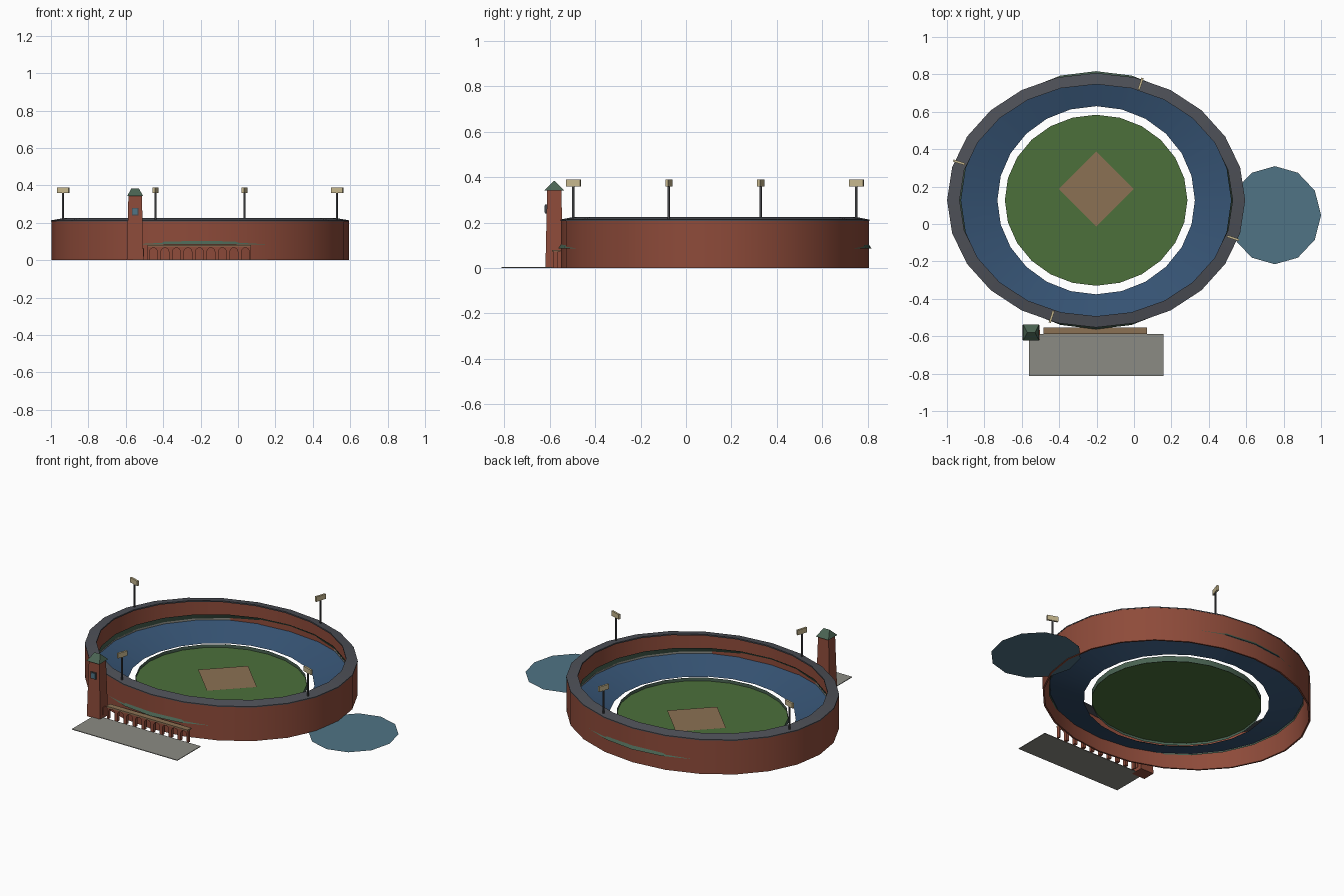
import bpy, bmesh
from math import sin, cos, pi, radians
from mathutils import Matrix, Vector

cube = bpy.data.objects.get("Cube")
if cube:
    bpy.data.objects.remove(cube, do_unlink=True)

CX, CY = -0.2025, 0.127   # middle of the stadium
SIDES = 24


def material(name, r, g, b):
    m = bpy.data.materials.new(name)
    m.use_nodes = True
    m.diffuse_color = (r, g, b, 1)
    m.node_tree.nodes["Principled BSDF"].inputs["Base Color"].default_value = (r, g, b, 1)
    return m


brick = material("brick red", 0.27, 0.07, 0.042)
slate = material("slate grey", 0.075, 0.08, 0.095)
seat_blue = material("seat blue", 0.037, 0.088, 0.175)
grass = material("grass green", 0.072, 0.16, 0.043)
dirt = material("infield tan", 0.26, 0.165, 0.088)
copper = material("copper green", 0.068, 0.125, 0.085)
cream = material("lamp cream", 0.56, 0.47, 0.27)
concrete = material("concrete grey", 0.26, 0.26, 0.23)
water = material("water blue", 0.08, 0.175, 0.235)
metal = material("dark metal", 0.06, 0.062, 0.068)


def finish(name, bm, mat, smooth=False):
    mesh = bpy.data.meshes.new(name)
    bm.to_mesh(mesh)
    bm.free()
    mesh.materials.append(mat)
    ob = bpy.data.objects.new(name, mesh)
    bpy.context.collection.objects.link(ob)
    if smooth:
        bpy.ops.object.select_all(action="DESELECT")
        ob.select_set(True)
        bpy.context.view_layer.objects.active = ob
        bpy.ops.object.shade_smooth_by_angle(angle=radians(30))
    return ob


def ellipse(bm, rx, ry, z, n=SIDES, cx=CX, cy=CY):
    return [bm.verts.new((cx + rx * cos(2 * pi * i / n), cy + ry * sin(2 * pi * i / n), z))
            for i in range(n)]


def ring(name, profile, mat, closed=False):
    """Sweep (rx, ry, z) points around the stadium; rising profiles face outward."""
    bm = bmesh.new()
    loops = [ellipse(bm, *p) for p in profile]
    pairs = list(zip(loops, loops[1:]))
    if closed:
        pairs.append((loops[-1], loops[0]))
    for a, b in pairs:
        for i in range(SIDES):
            j = (i + 1) % SIDES
            bm.faces.new((a[i], a[j], b[j], b[i]))
    return finish(name, bm, mat, True)


def box(name, centre, size, mat, turn=0.0, taper=1.0):
    bm = bmesh.new()
    bmesh.ops.create_cube(bm, size=1)
    for v in bm.verts:
        k = taper if v.co.z > 0 else 1
        v.co = Vector((v.co.x * size[0] * k, v.co.y * size[1] * k, v.co.z * size[2]))
    bm.transform(Matrix.Translation(centre) @ Matrix.Rotation(turn, 4, "Z"))
    return finish(name, bm, mat)


def disc(name, mat, *args, **kw):
    bm = bmesh.new()
    bm.faces.new(ellipse(bm, *args, **kw))
    return finish(name, bm, mat)


# Outer wall and sloping rim roof
ring("outer_wall", [(0.795, 0.678, 0), (0.795, 0.678, 0.211),
                    (0.785, 0.668, 0.211), (0.785, 0.668, 0)], brick, True)
ring("rim_roof", [(0.797, 0.68, 0.207), (0.797, 0.68, 0.213),
                  (0.73, 0.62, 0.225), (0.73, 0.62, 0.217)], slate, True)

# Seating bowl, its edge strip and the green band above it
ring("seating_bowl", [(0.728, 0.685, 0.09), (0.528, 0.503, 0.03)], seat_blue)
ring("concourse_strip", [(0.724, 0.68, 0.1), (0.724, 0.68, 0.086)], concrete)
ring("green_band", [(0.733, 0.69, 0.085), (0.722, 0.66, 0.13)], copper)

# Playing field with low wall and infield diamond
disc("field", grass, 0.488, 0.457, 0.025)
ring("field_wall", [(0.488, 0.457, 0.01), (0.488, 0.457, 0.045)], copper)
disc("infield", dirt, 0.2, 0.2, 0.029, n=4, cy=0.187)

# Lake and entrance plaza
disc("lake", water, 0.247, 0.262, 0.003, n=12, cx=0.753, cy=0.047)
box("plaza", (-0.202, -0.7, 0.002), (0.717, 0.226, 0.004), concrete)

# Clock tower
TX, TY = -0.55, -0.58
box("tower", (TX, TY, 0.172), (0.09, 0.078, 0.344), brick, taper=0.8)
box("tower_window_frame", (TX, TY - 0.036, 0.26), (0.036, 0.008, 0.04), metal)
box("tower_window", (TX, TY - 0.04, 0.26), (0.028, 0.004, 0.032), water)
box("tower_door", (TX + 0.044, TY, 0.043), (0.006, 0.026, 0.045), brick)
bm = bmesh.new()
eave = [bm.verts.new((TX + 0.043 * sx, TY + 0.043 * sy, 0.342))
        for sx, sy in ((-1, -1), (1, -1), (1, 1), (-1, 1))]
ridge = [bm.verts.new((TX + s * 0.02, TY, 0.384)) for s in (-1, 1)]
bm.faces.new(eave[::-1])
bm.faces.new((eave[0], eave[1], ridge[1], ridge[0]))
bm.faces.new((eave[2], eave[3], ridge[0], ridge[1]))
bm.faces.new((eave[1], eave[2], ridge[1]))
bm.faces.new((eave[3], eave[0], ridge[0]))
finish("tower_roof", bm, copper)

# Entrance arcade: nine arched bays under a flat slab
X0, X1, BAYS, TOP = -0.483, 0.07, 9, 0.072
pitch = (X1 - X0) / BAYS
half = pitch * 0.34
spring = 0.045
bm = bmesh.new()
for b in range(BAYS):
    mid = X0 + (b + 0.5) * pitch
    arch = [(mid - half * cos(pi * i / 8), spring + half * sin(pi * i / 8)) for i in range(9)]
    lower = [(mid - half, 0)] + arch + [(mid + half, 0)]
    upper = [(x, TOP) for x, z in lower]
    strips = [(p, q, r, s) for p, q, r, s in zip(lower, lower[1:], upper[1:], upper)
              if q[0] - p[0] > 1e-5]
    for left, right in ((mid - pitch / 2, mid - half), (mid + half, mid + pitch / 2)):
        strips.append(((left, 0), (right, 0), (right, TOP), (left, TOP)))
    for quad in strips:
        face = bm.faces.new([bm.verts.new((x, -0.584, z)) for x, z in quad])
        back = bmesh.ops.extrude_face_region(bm, geom=[face])["geom"]
        bmesh.ops.translate(bm, vec=(0, 0.02, 0),
                            verts=[v for v in back if isinstance(v, bmesh.types.BMVert)])
bmesh.ops.recalc_face_normals(bm, faces=bm.faces)
finish("arcade", bm, brick)
box("arcade_slab", ((X0 + X1) / 2, -0.571, TOP + 0.004), (X1 - X0, 0.036, 0.008), dirt)

# Floodlights on the rim
for k in range(4):
    t = radians(72 + 90 * k)
    x, y = CX + 0.77 * cos(t), CY + 0.655 * sin(t)
    box(f"light_pole_{k + 1}", (x, y, 0.29), (0.008, 0.008, 0.15), metal, t)
    box(f"light_panel_{k + 1}", (x, y, 0.374), (0.066, 0.012, 0.03), cream, t)
